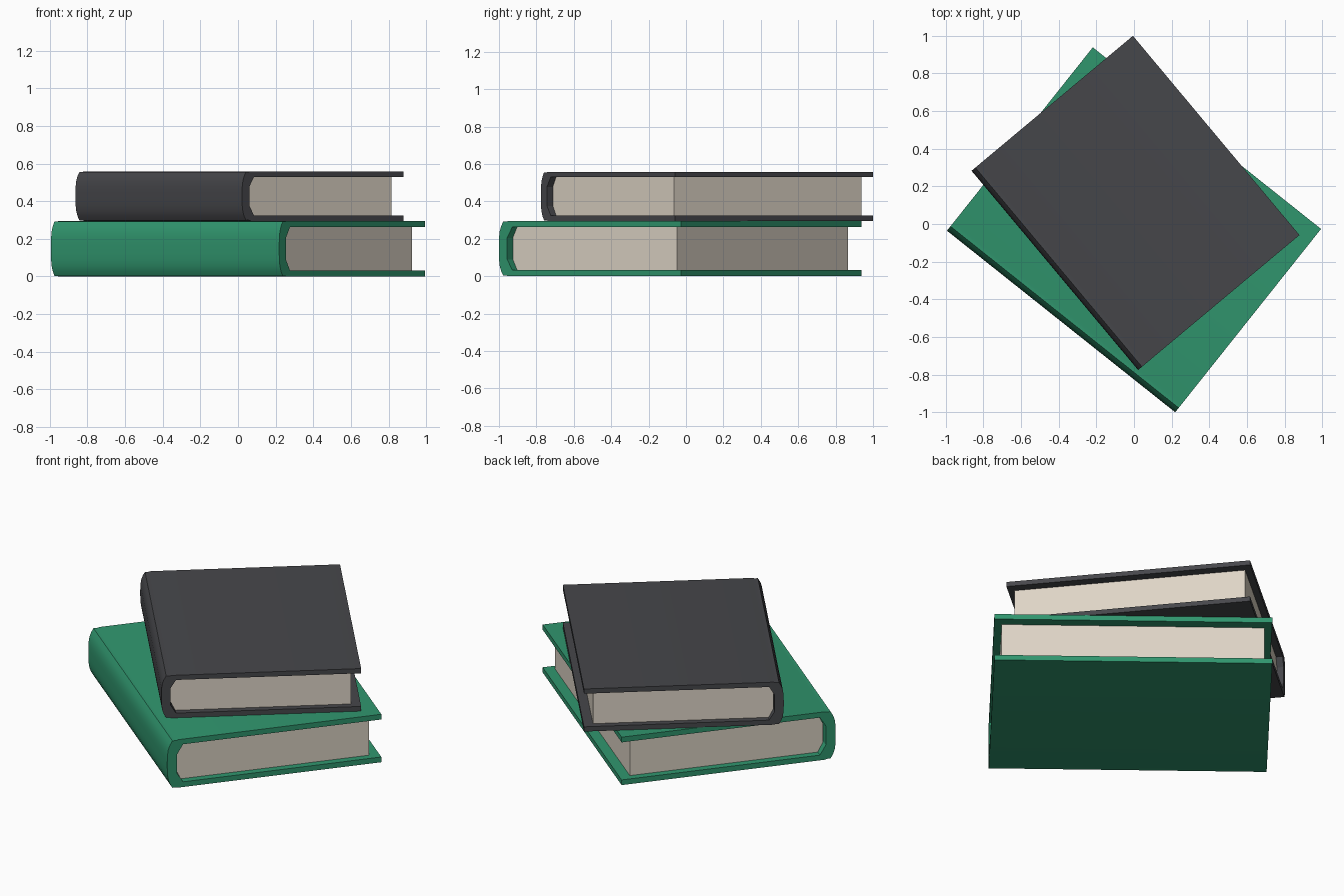
import bpy, bmesh, math

if "Cube" in bpy.data.objects:
    bpy.data.objects.remove(bpy.data.objects["Cube"])


def material(name, color):
    m = bpy.data.materials.new(name)
    m.diffuse_color = (*color, 1)
    m.use_nodes = True
    m.node_tree.nodes["Principled BSDF"].inputs["Base Color"].default_value = m.diffuse_color
    return m


def extrude_profile(name, profile, length, mat):
    """Closed x/z outline extruded along y, centred on y = 0."""
    bm = bmesh.new()
    face = bm.faces.new([bm.verts.new((x, -length / 2, z)) for x, z in profile])
    ext = bmesh.ops.extrude_face_region(bm, geom=[face], use_keep_orig=True)
    moved = [g for g in ext["geom"] if isinstance(g, bmesh.types.BMVert)]
    bmesh.ops.translate(bm, verts=moved, vec=(0, length, 0))
    bmesh.ops.recalc_face_normals(bm, faces=bm.faces)
    mesh = bpy.data.meshes.new(name)
    bm.to_mesh(mesh)
    bm.free()
    mesh.materials.append(mat)
    ob = bpy.data.objects.new(name, mesh)
    bpy.context.collection.objects.link(ob)
    bpy.ops.object.select_all(action='DESELECT')
    ob.select_set(True)
    bpy.context.view_layer.objects.active = ob
    bpy.ops.object.shade_smooth_by_angle(angle=math.radians(24))
    return ob


def mirrored(half, height):
    """Complete a lower half outline with its mirror image about mid height."""
    return half + [(x, height - z) for x, z in reversed(half)]


def book(name, width, length, height, board, center, angle, cover_mat, k=1.0):
    h = width / 2

    # cover: boards, shallow hinge and rounded spine in one C-shaped outline
    outer = [(h, 0), (0.065 * k - h, 0), (0.05 * k - h, 0.004 * k),
             (0.03 * k - h, 0.003 * k), (0.016 * k - h, 0.027 * k),
             (0.006 * k - h, 0.055 * k), (0.001 * k - h, 0.09 * k),
             (-h, 0.125 * k)]
    inner = [(h, board), (0.092 * k - h, board), (0.057 * k - h, 0.09 * k)]
    outline = mirrored(outer, height) + list(reversed(mirrored(inner, height)))
    cover = extrude_profile(name + "_cover", outline, length, cover_mat)

    # page block: fills the cover, set back from its three open edges
    e = 0.001
    block = [(h - 0.06 * k, board - e), (0.092 * k - h, board - e),
             (0.062 * k - h, 0.09 * k)]
    pages = extrude_profile(name + "_pages", mirrored(block, height),
                            length - 0.084 * k, paper)
    for ob in (cover, pages):
        ob.location = center
        ob.rotation_euler.z = math.radians(angle)


paper = material("paper", (0.73, 0.66, 0.565))
green = material("green_cloth", (0.03, 0.305, 0.156))
dark = material("dark_cloth", (0.062, 0.063, 0.07))

# two stacked books, turned against each other
book("lower_book", 1.245, 1.55, 0.295, 0.032, (0, -0.031, 0), 51.5, green)
book("upper_book", 1.118, 1.38, 0.262, 0.029, (0.008, 0.112, 0.296), 39.9, dark, 0.89)
